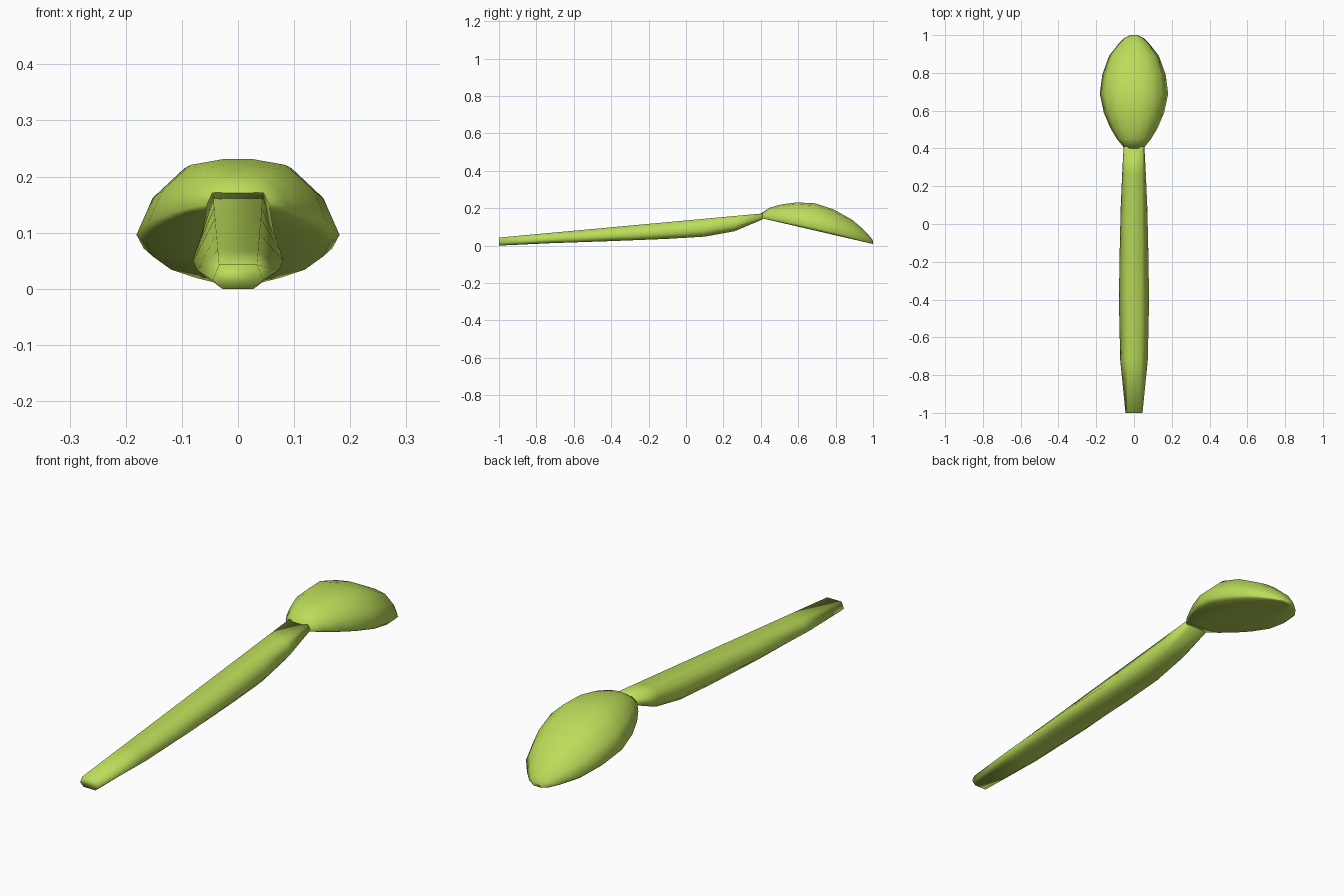
import bpy, bmesh

if "Cube" in bpy.data.objects:
    bpy.data.objects.remove(bpy.data.objects["Cube"])

green = bpy.data.materials.new("green")
green.diffuse_color = (0.5, 0.72, 0.1, 1)
green.use_nodes = True
green.node_tree.nodes["Principled BSDF"].inputs["Base Color"].default_value = green.diffuse_color


def loft(name, rings):
    """Skin a row of closed rings and cap both ends."""
    bm = bmesh.new()
    loops = [[bm.verts.new(p) for p in ring] for ring in rings]
    n = len(loops[0])
    for a, b in zip(loops, loops[1:]):
        for i in range(n):
            j = (i + 1) % n
            bm.faces.new((a[i], a[j], b[j], b[i]))
    bm.faces.new(loops[0])
    bm.faces.new(loops[-1])
    bmesh.ops.recalc_face_normals(bm, faces=bm.faces)
    for f in bm.faces:
        f.smooth = True
    me = bpy.data.meshes.new(name)
    bm.to_mesh(me)
    bm.free()
    ob = bpy.data.objects.new(name, me)
    me.materials.append(green)
    bpy.context.collection.objects.link(ob)
    return ob


def mirrored(half, y):
    """Close a right-hand half section given as (x, z) pairs."""
    return [(x, y, z) for x, z in half] + [(-x, y, z) for x, z in reversed(half)]


# Handle: six-sided, straight top, bellied underside (y, bottom z, half width)
handle = []
for y, low, w in [(-1, 0, .045), (-.72, .013, .073), (-.4, .024, .08), (-.1, .036, .075),
                  (.1, .048, .07), (.26, .077, .063), (.41, .14, .055)]:
    top = .043 + (y + 1) * .0914
    mid = low + .36 * (top - low)
    handle.append(mirrored([(.034 + (y + 1) * .008, top), (w, mid), (w * .62, low)], y))
loft("handle", handle)

# Bowl, turned over: domed top, flat sloping underside with a softened rim
# (y, half width, crown z)
bowl = []
for y, w, crown in [(.4, .05, .172), (.45, .09, .204), (.51, .126, .22), (.59, .16, .231),
                    (.69, .181, .226), (.79, .168, .193), (.89, .132, .137),
                    (.95, .085, .085), (.985, .05, .047), (1, .02, .026)]:
    base = .143 - (y - .42) * .232
    h = crown - base
    dome = [(.17, 1), (.53, .92), (.84, .56), (1, .11), (.9, 0), (.3, 0)]
    bowl.append(mirrored([(w * u, base + h * v) for u, v in dome], y))
loft("bowl", bowl)
